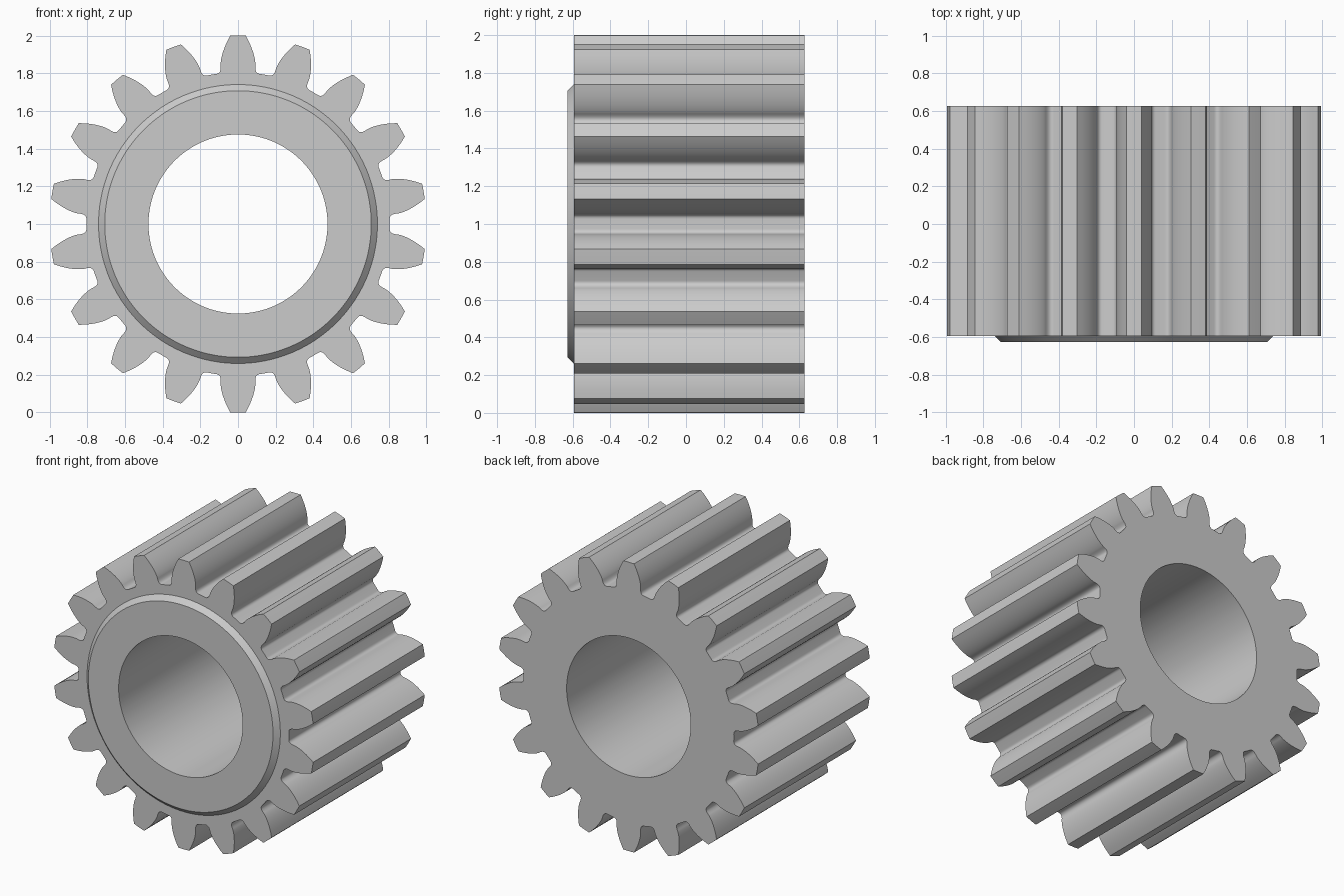
import bpy, bmesh
from math import sin, cos, tan, acos, radians, sqrt, tau

cube = bpy.data.objects.get("Cube")
if cube:
    bpy.data.objects.remove(cube, do_unlink=True)

TEETH = 18
TIP, PITCH, ROOT = 1.0, 0.9, 0.805
BASE = PITCH * cos(radians(20))
BORE, BOSS, CHAMFER = 0.475, 0.74, 0.033
BACK, FRONT = 0.627, -0.594
HALF_TOOTH = radians(5.4)


def involute(r):
    a = acos(min(1, BASE / r))
    return tan(a) - a


def half_angle(r):
    return HALF_TOOTH + involute(PITCH) - involute(r)


def half_tooth_profile(flank_steps=9, fillet_steps=8):
    """Polar points (radius, angle from tooth centre), from tip corner to root."""
    pts = []
    for i in range(flank_steps + 1):
        roll = sqrt((TIP / BASE) ** 2 - 1) * (1 - i / flank_steps)
        r = BASE * sqrt(1 + roll * roll)
        pts.append((r, half_angle(r)))
    # rounded fillet from the flank down into the root
    a0, a1 = half_angle(BASE), radians(8.2)
    for i in range(1, fillet_steps + 1):
        t = i / fillet_steps
        r = BASE * (1 - t) ** 2 + ROOT * (1 - (1 - t) ** 2)
        pts.append((r, a0 * (1 - t * t) + a1 * t * t))
    return pts


# Full outline: mirrored half tooth repeated around the wheel
half = half_tooth_profile()
tooth = [(r, -a) for r, a in reversed(half)] + [(TIP, 0)] + half + [(ROOT, radians(10))]
outline = [(r, a + tau * k / TEETH) for k in range(TEETH) for r, a in tooth]

bm = bmesh.new()


def ring(y, radius=None):
    return [bm.verts.new(((radius or r) * sin(a), y, 1 + (radius or r) * cos(a)))
            for r, a in outline]


# Closed chain of rings: back face, teeth, front face, chamfered boss, bore
rings = [
    ring(BACK, BORE),
    ring(BACK),
    ring(FRONT),
    ring(FRONT, BOSS),
    ring(FRONT - CHAMFER, BOSS - CHAMFER),
    ring(FRONT - CHAMFER, BORE),
]
n = len(outline)
for a, b in zip(rings, rings[1:] + rings[:1]):
    for i in range(n):
        j = (i + 1) % n
        bm.faces.new((a[i], a[j], b[j], b[i]))
bmesh.ops.recalc_face_normals(bm, faces=bm.faces)

mesh = bpy.data.meshes.new("spur_gear")
bm.to_mesh(mesh)
bm.free()
gear = bpy.data.objects.new("spur_gear", mesh)
bpy.context.collection.objects.link(gear)

bpy.ops.object.select_all(action='DESELECT')
gear.select_set(True)
bpy.context.view_layer.objects.active = gear
bpy.ops.object.shade_smooth_by_angle(angle=radians(30))
